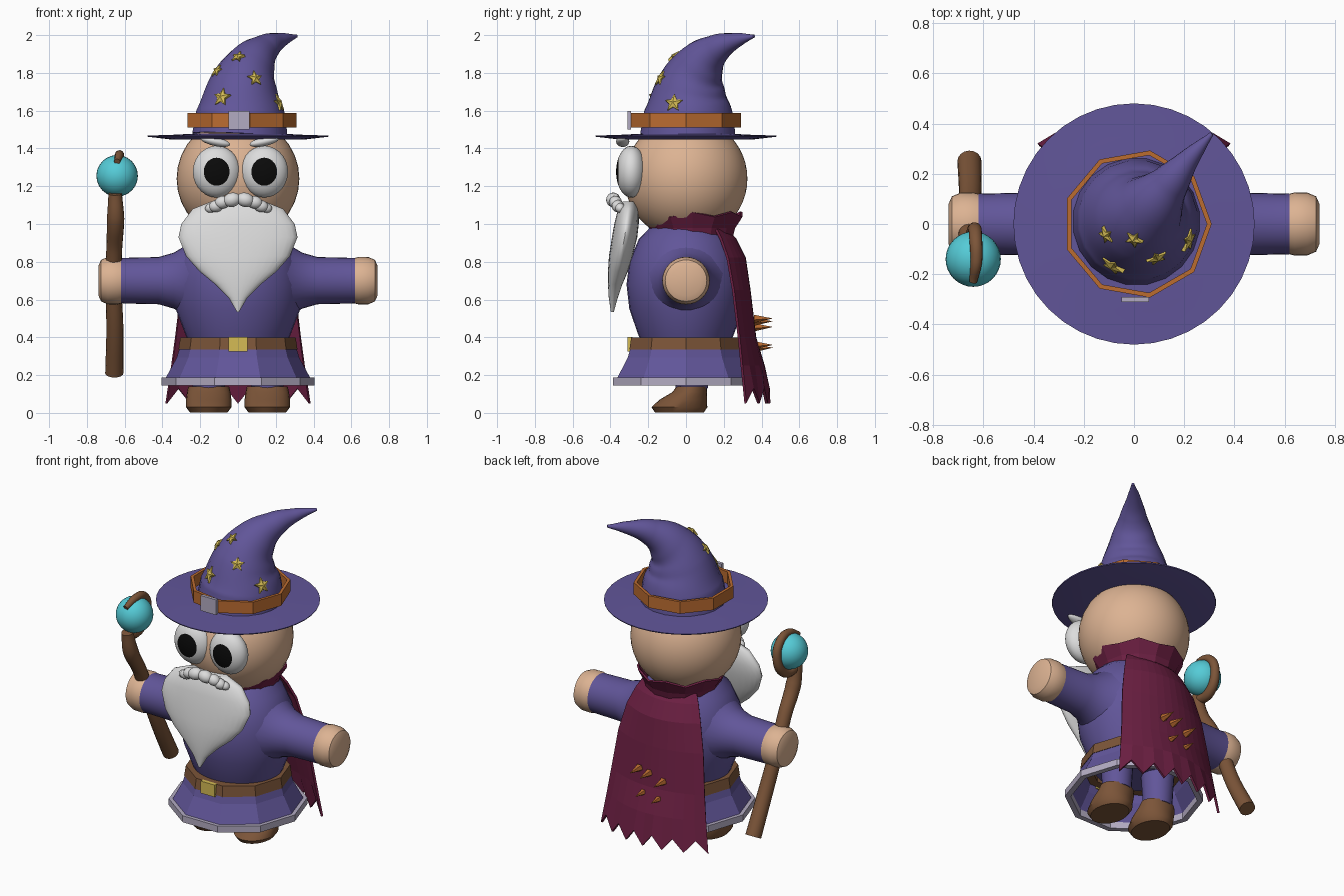
import bpy, bmesh, math
from mathutils import Vector, Matrix

if "Cube" in bpy.data.objects:
    bpy.data.objects.remove(bpy.data.objects["Cube"], do_unlink=True)


def material(name, *rgb):
    m = bpy.data.materials.new(name)
    m.use_nodes = True
    m.diffuse_color = (*rgb, 1)
    m.node_tree.nodes["Principled BSDF"].inputs["Base Color"].default_value = (*rgb, 1)
    return m


PURPLE = material("purple cloth", .12, .092, .32)
SKIN = material("skin", .72, .45, .29)
ORANGE = material("orange leather", .5, .15, .03)
BROWN = material("brown leather", .2, .09, .04)
MAROON = material("maroon cloth", .15, .014, .055)
GOLD = material("gold", .66, .5, .09)
SILVER = material("silver", .45, .41, .54)
WHITE = material("white hair", .72, .72, .72)
CYAN = material("cyan orb", .09, .6, .68)
BLACK = material("black pupil", .003, .003, .003)


def finish(bm, name, mat, smooth=True):
    bmesh.ops.recalc_face_normals(bm, faces=bm.faces)
    me = bpy.data.meshes.new(name)
    bm.to_mesh(me)
    bm.free()
    me.materials.append(mat)
    for p in me.polygons:
        p.use_smooth = smooth
    ob = bpy.data.objects.new(name, me)
    bpy.context.collection.objects.link(ob)
    return ob


def solidify(ob, t):
    mod = ob.modifiers.new("thickness", "SOLIDIFY")
    mod.thickness = t
    mod.offset = 0


def loft(name, rings, mat, n=32, smooth=True, caps=True, closed=False, turn=None, jag=0):
    """Elliptical rings (x, y, z, rx, ry) joined in order."""
    bm = bmesh.new()
    rows = []
    for cx, cy, cz, rx, ry in rings:
        rows.append([bm.verts.new((cx + rx * math.cos(math.tau * i / n),
                                   cy + ry * math.sin(math.tau * i / n), cz)) for i in range(n)])
    pairs = list(zip(rows, rows[1:])) + ([(rows[-1], rows[0])] if closed else [])
    for a, b in pairs:
        for i in range(n):
            j = (i + 1) % n
            bm.faces.new((a[i], a[j], b[j], b[i]))
    if caps and not closed:
        bm.faces.new(rows[0])
        bm.faces.new(rows[-1])
    for i, v in enumerate(rows[-1]):
        v.co.z += jag * (i % 2)
    if turn:
        bm.transform(turn)
    return finish(bm, name, mat, smooth)


def lathe(name, profile, mat, x=0, y=0, **kw):
    return loft(name, [(x, y, z, r, r) for r, z in profile], mat, **kw)


def ball(name, loc, size, mat, tilt=0, u=24, v=16):
    bm = bmesh.new()
    bmesh.ops.create_uvsphere(bm, u_segments=u, v_segments=v, radius=1)
    # poles face front and back
    bm.transform(Matrix.Translation(loc) @ Matrix.Rotation(tilt, 4, "Y")
                 @ Matrix.Diagonal((*size, 1)) @ Matrix.Rotation(math.pi / 2, 4, "X"))
    return finish(bm, name, mat)


def box(name, loc, size, mat):
    bm = bmesh.new()
    bmesh.ops.create_cube(bm, size=1)
    bm.transform(Matrix.Translation(loc) @ Matrix.Diagonal((*size, 1)))
    return finish(bm, name, mat, False)


def tube(name, points, mat, res=6):
    """Smooth tapered tube through (x, y, z, radius), turned into a mesh."""
    cu = bpy.data.curves.new(name, "CURVE")
    cu.dimensions = "3D"
    cu.bevel_depth = 1
    cu.bevel_resolution = res
    cu.use_fill_caps = True
    sp = cu.splines.new("BEZIER")
    sp.bezier_points.add(len(points) - 1)
    for p, (x, y, z, r) in zip(sp.bezier_points, points):
        p.co, p.radius = (x, y, z), r
        p.handle_left_type = p.handle_right_type = "AUTO"
    tmp = bpy.data.objects.new(name + " path", cu)
    bpy.context.collection.objects.link(tmp)
    dg = bpy.context.evaluated_depsgraph_get()
    me = bpy.data.meshes.new_from_object(tmp.evaluated_get(dg))
    bpy.data.objects.remove(tmp, do_unlink=True)
    bm = bmesh.new()
    bm.from_mesh(me)
    bpy.data.meshes.remove(me)
    for f in bm.faces:
        f.material_index = 0
    return finish(bm, name, mat)


# Robe body, skirt, hem and belt
body = [(.22, .33), (.255, .42), (.3, .55), (.315, .68), (.3, .8), (.25, .92), (.19, .98)]
loft("robe_body", [(0, 0, z, r * 1.1, r) for r, z in body], PURPLE)
solidify(lathe("robe_skirt", [(.29, .39), (.32, .29), (.385, .17)], PURPLE,
               n=10, smooth=False, caps=False), .01)
lathe("skirt_hem", [(.405, .145), (.405, .187), (.37, .187), (.37, .145)], SILVER,
      n=10, smooth=False, closed=True)
lathe("belt", [(.315, .335), (.305, .4), (.25, .4), (.25, .335)], BROWN,
      n=10, smooth=False, closed=True)
box("belt_buckle", (0, -.297, .363), (.1, .025, .078), GOLD)

# Arms, hands, legs and boots
for s, side in ((1, "left"), (-1, "right")):
    turn = Matrix.Translation((0, 0, .7)) @ Matrix.Rotation(s * math.pi / 2, 4, "Y")
    lathe(side + "_sleeve", [(.25, .2), (.19, .27), (.148, .34), (.125, .42), (.12, .635)],
          PURPLE, turn=turn)
    lathe(side + "_hand", [(.118, .61), (.126, .64), (.125, .69), (.11, .725), (.08, .738)],
          SKIN, turn=turn)
    lathe(side + "_leg", [(.085, .13), (.1, .38)], PURPLE, x=s * .155, y=.03, n=20)
    boot = [(-.035, .003, .1, .13), (-.035, .03, .12, .148), (-.015, .07, .12, .125),
            (.02, .11, .115, .092), (.03, .14, .108, .08)]
    loft(side + "_boot", [(s * .155, y, z, a, b) for y, z, a, b in boot], BROWN, n=24)

# Head, eyes and brows
ball("head", (0, 0, 1.24), (.325, .325, .325), SKIN, u=32, v=24)
for s, side in ((1, "left"), (-1, "right")):
    cx = .013 + s * .126
    eye = ball(side + "_eye", (cx, -.29, 1.277), (.126, .08, .137), WHITE, u=28, v=22)
    eye.data.materials.append(BLACK)
    for p in eye.data.polygons:
        c = p.center
        if c.y < -.29 and math.hypot((c.x - cx) / .126, (c.z - 1.277) / .137) < .53:
            p.material_index = 1
    ball(side + "_brow", (.01 + s * .13, -.335, 1.437), (.08, .035, .024), WHITE, tilt=-s * .22)

# Beard and moustache
beard = [(-.3, 1.12, .14, .035), (-.305, 1.08, .24, .055), (-.315, 1, .3, .065),
         (-.325, .93, .315, .067), (-.345, .83, .275, .063), (-.36, .75, .205, .053),
         (-.375, .68, .12, .038), (-.385, .61, .05, .024), (-.39, .535, .006, .008)]
loft("beard", [(0, y, z, a, b) for y, z, a, b in beard], WHITE)
for s, side in ((1, "left"), (-1, "right")):
    for i, (x, z, r) in enumerate(((.035, 1.128, .038), (.085, 1.115, .034),
                                   (.118, 1.095, .032), (.145, 1.085, .026))):
        ball(f"{side}_moustache_{i}", (.003 + s * x, -.385 + i * .012, z), (r * 1.25, r, r),
             WHITE, tilt=s * .25, u=16, v=10)

# Collar
solidify(lathe("collar", [(.215, .94), (.225, .98), (.265, 1.065)], MAROON, y=.035,
               n=14, smooth=False, caps=False, jag=-.025), .012)

# Cape with a ragged lower edge
cape_rows = [(.97, .19, .21, .16), (.92, .22, .26, .185), (.82, .26, .31, .22),
             (.65, .3, .335, .25), (.4, .33, .365, .28), (.25, .35, .41, .295),
             (.09, .38, .44, .315)]
bm = bmesh.new()
cols = 12
grid = []
for z, w, yc, ye in cape_rows:
    row = []
    for i in range(cols + 1):
        u = 2 * i / cols - 1
        drop = (.04 if i % 2 else -.04) if z == cape_rows[-1][0] else 0
        row.append(bm.verts.new((u * w, yc + (ye - yc) * u * u, z + drop)))
    grid.append(row)
for a, b in zip(grid, grid[1:]):
    for i in range(cols):
        bm.faces.new((a[i], a[i + 1], b[i + 1], b[i]))
solidify(finish(bm, "cape", MAROON, False), .014)

# Thorns on the cape
for i, (x, z) in enumerate(((.08, .5), (.01, .485), (-.09, .455), (.04, .36), (-.07, .345))):
    bm = bmesh.new()
    bmesh.ops.create_cone(bm, segments=5, radius1=.024, radius2=0, depth=.1, cap_ends=True)
    bm.transform(Matrix.Translation((x, .41, z)) @ Matrix.Rotation(-math.pi / 2, 4, "X"))
    finish(bm, f"cape_thorn_{i}", ORANGE, False)

# Hat
lathe("hat_brim", [(.2, 1.447), (.35, 1.447), (.478, 1.462), (.48, 1.468), (.35, 1.472),
                   (.2, 1.48)], PURPLE, n=40)
crown = tube("hat_crown", [(.01, .01, 1.47, .255), (.015, .015, 1.58, .24),
                           (.03, .03, 1.73, .185), (.07, .075, 1.84, .133),
                           (.14, .16, 1.925, .08), (.22, .26, 1.97, .042),
                           (.31, .36, 1.995, .008)], PURPLE, 8)
lathe("hat_band", [(.297, 1.51), (.297, 1.587), (.278, 1.587), (.278, 1.51)], ORANGE, x=.012,
      n=9, smooth=False, closed=True)
box("hat_buckle", (.005, -.3, 1.55), (.11, .02, .098), SILVER)

# Stars laid on the hat surface
SPOTS = [((-.085, -1, 1.67), (0, 1, 0), .052), ((.09, -1, 1.77), (0, 1, 0), .044),
         ((-.11, -1, 1.81), (0, 1, 0), .038), ((0, -1, 1.885), (0, 1, 0), .038),
         ((1, -.065, 1.64), (-1, 0, 0), .05)]
for k, (start, way, r) in enumerate(SPOTS):
    hit, loc, nor, _ = crown.ray_cast(Vector(start), Vector(way))
    if not hit:
        continue
    if nor.dot(Vector(way)) > 0:
        nor = -nor
    bm = bmesh.new()
    ring = []
    for i in range(10):
        a, q = math.tau * i / 10 + math.pi / 2, r * (.48 if i % 2 else 1)
        ring.append((q * math.cos(a), q * math.sin(a)))
    low = [bm.verts.new((x, y, -.012)) for x, y in ring]
    top = [bm.verts.new((x, y, .007)) for x, y in ring]
    peak = bm.verts.new((0, 0, .018))
    bm.faces.new(low)
    for i in range(10):
        j = (i + 1) % 10
        bm.faces.new((low[i], low[j], top[j], top[i]))
        bm.faces.new((top[i], top[j], peak))
    bm.transform(Matrix.Translation(loc) @ nor.to_track_quat("Z", "Y").to_matrix().to_4x4())
    finish(bm, f"hat_star_{k}", GOLD, False)

# Staff with an orb held by a hook
tube("staff", [(-.655, .25, .21, .048), (-.652, .12, .45, .045), (-.66, .01, .7, .042),
               (-.655, -.07, .87, .042), (-.648, -.17, 1.03, .046), (-.65, -.2, 1.16, .036)], BROWN)
tube("staff_hook", [(-.65, -.2, 1.13, .03), (-.645, -.08, 1.14, .03), (-.635, -.02, 1.25, .027),
                    (-.63, -.06, 1.345, .026), (-.628, -.15, 1.365, .024),
                    (-.64, -.23, 1.33, .016)], BROWN, 4)
ball("staff_orb", (-.64, -.14, 1.255), (.11, .11, .11), CYAN)

# Keep edges crisp on the smooth parts
bpy.ops.object.select_all(action="DESELECT")
for ob in bpy.context.collection.objects:
    if ob.type == "MESH" and ob.data.polygons[0].use_smooth:
        ob.select_set(True)
        bpy.context.view_layer.objects.active = ob
bpy.ops.object.shade_smooth_by_angle(angle=math.radians(40))
